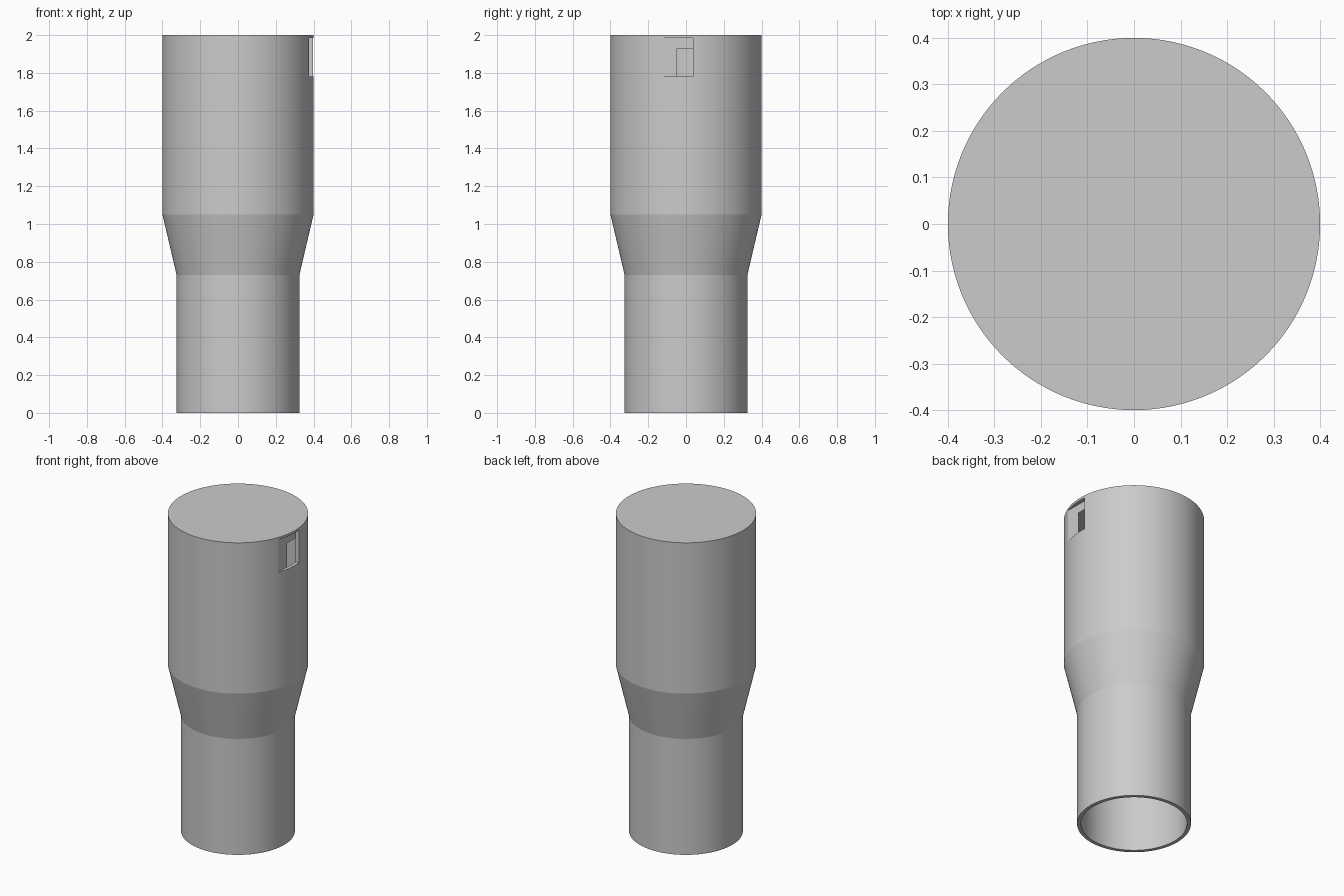
import bpy
import bmesh
from math import radians, tau
from mathutils import Matrix, Vector

default = bpy.data.objects.get("Cube")
if default:
    bpy.data.objects.remove(default, do_unlink=True)

grey = bpy.data.materials.new("plain grey")
grey.use_nodes = True
color = (0.6, 0.6, 0.6, 1)
grey.diffuse_color = color
grey.node_tree.nodes["Principled BSDF"].inputs["Base Color"].default_value = color


def make_object(name, bm):
    bmesh.ops.recalc_face_normals(bm, faces=bm.faces)
    mesh = bpy.data.meshes.new(name)
    bm.to_mesh(mesh)
    bm.free()
    mesh.materials.append(grey)
    obj = bpy.data.objects.new(name, mesh)
    bpy.context.collection.objects.link(obj)
    return obj


def select_only(obj):
    bpy.ops.object.select_all(action="DESELECT")
    obj.select_set(True)
    bpy.context.view_layer.objects.active = obj


# Hollow stepped tube, open below and closed by a thick cap
SIDES = 128
profile = [(0.303, 1.93, 0.378), (0.303, 0.72, 0.303)]
profile = [
    (0.378, 1.93), (0.378, 1.05), (0.303, 0.73), (0.303, 0),
    (0.325, 0), (0.325, 0.73), (0.4, 1.05), (0.4, 2),
]
bm = bmesh.new()
rings = []
for r, z in profile:
    ring = []
    for i in range(SIDES):
        spot = Matrix.Rotation(tau * i / SIDES, 3, "Z") @ Vector((r, 0, z))
        ring.append(bm.verts.new(spot))
    rings.append(ring)
for low, high in zip(rings, rings[1:]):
    for i in range(SIDES):
        j = (i + 1) % SIDES
        bm.faces.new((low[i], low[j], high[j], high[i]))
bm.faces.new(rings[0])
bm.faces.new(rings[-1])
tube = make_object("stepped_tube", bm)


# Flat tangential slots that break through the wall at their deep end
def cut_slot(angle, z_low, z_high, side):
    bm = bmesh.new()
    bmesh.ops.create_cube(bm, size=1)
    y_deep, y_shallow = 0.037 * side, -0.2 * side
    for v in bm.verts:
        v.co = (
            0.375 if v.co.x < 0 else 0.5,
            y_deep if v.co.y > 0 else y_shallow,
            z_low if v.co.z < 0 else z_high,
        )
    bm.transform(Matrix.Rotation(radians(angle), 4, "Z"))
    cutter = make_object("slot_cutter", bm)
    cutter.hide_render = True
    mod = tube.modifiers.new("slot", "BOOLEAN")
    mod.operation = "DIFFERENCE"
    mod.solver = "EXACT"
    mod.object = cutter
    select_only(tube)
    bpy.ops.object.modifier_apply(modifier=mod.name)
    bpy.data.objects.remove(cutter, do_unlink=True)


cut_slot(0, 1.78, 1.985, 1)
cut_slot(141, 1.07, 1.27, -1)

select_only(tube)
bpy.ops.object.shade_smooth_by_angle(angle=radians(10))
